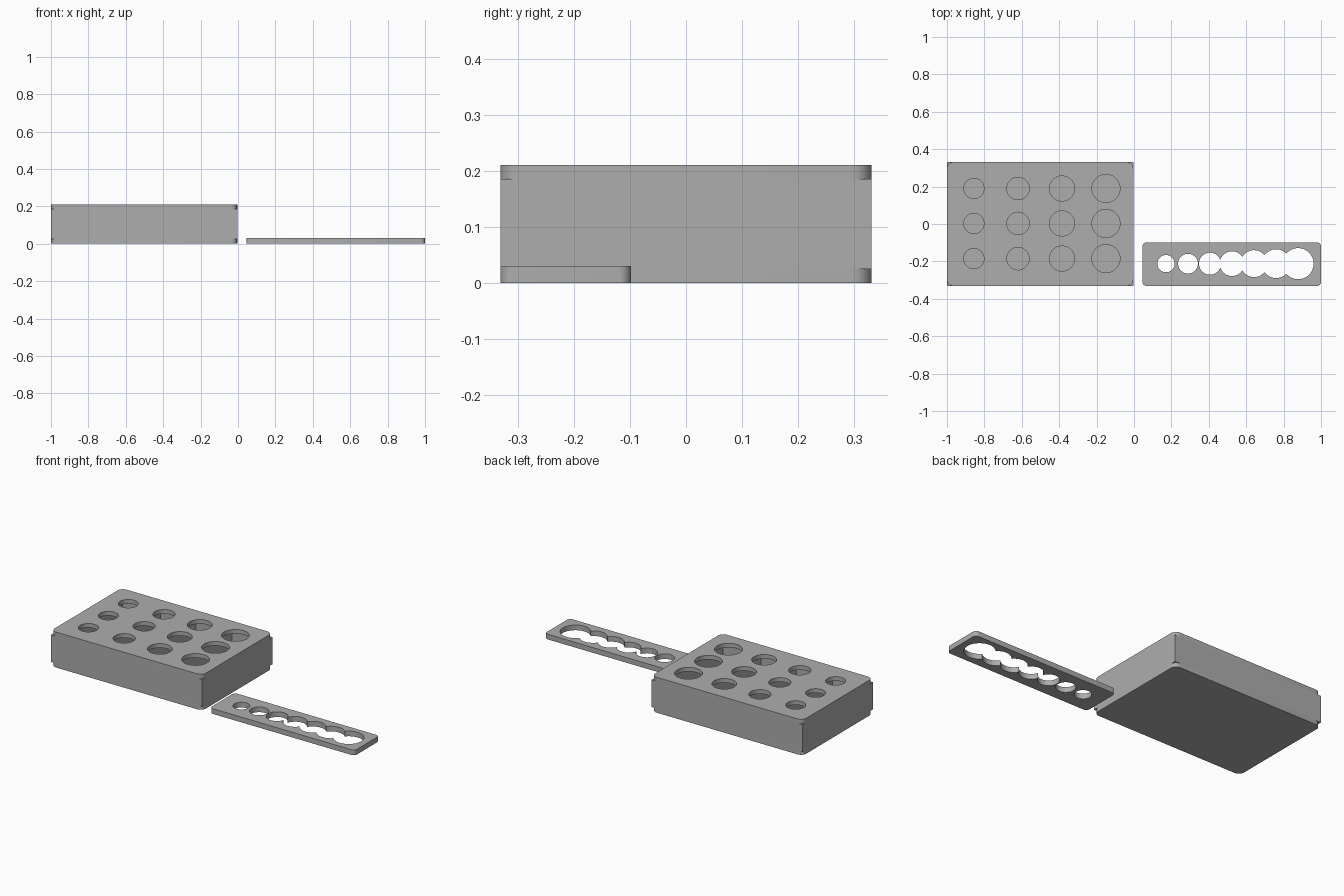
import bpy, bmesh, math

if "Cube" in bpy.data.objects:
    bpy.data.objects.remove(bpy.data.objects["Cube"])

grey = bpy.data.materials.new("mid grey")
grey.diffuse_color = (0.42, 0.42, 0.42, 1)
grey.use_nodes = True
grey.node_tree.nodes["Principled BSDF"].inputs["Base Color"].default_value = grey.diffuse_color


def finish(name, bm):
    mesh = bpy.data.meshes.new(name)
    bmesh.ops.recalc_face_normals(bm, faces=bm.faces)
    bm.to_mesh(mesh)
    bm.free()
    obj = bpy.data.objects.new(name, mesh)
    bpy.context.collection.objects.link(obj)
    mesh.materials.append(grey)
    return obj


def block(name, x0, x1, y0, y1, z0, z1, radius=0.0):
    """Box whose four upright edges may be rounded."""
    bm = bmesh.new()
    bmesh.ops.create_cube(bm, size=1)
    for v in bm.verts:
        v.co = (x0 + (v.co.x + .5) * (x1 - x0),
                y0 + (v.co.y + .5) * (y1 - y0),
                z0 + (v.co.z + .5) * (z1 - z0))
    if radius:
        upright = [e for e in bm.edges
                   if abs(e.verts[0].co.z - e.verts[1].co.z) > 1e-4]
        bmesh.ops.bevel(bm, geom=upright, offset=radius, segments=8,
                        profile=0.5, affect='EDGES')
    return finish(name, bm)


def drill(obj, holes, z):
    """Cut round through holes, each given as (x, y, radius)."""
    for x, y, r in holes:
        bm = bmesh.new()
        bmesh.ops.create_cone(bm, cap_ends=True, segments=64, radius1=r,
                              radius2=r, depth=0.1)
        bmesh.ops.translate(bm, vec=(x, y, z), verts=bm.verts)
        cutter = finish("hole_cutter", bm)
        mod = obj.modifiers.new("hole", 'BOOLEAN')
        mod.object, mod.operation, mod.solver = cutter, 'DIFFERENCE', 'EXACT'
        bpy.context.view_layer.objects.active = obj
        bpy.ops.object.modifier_apply(modifier=mod.name)
        bpy.data.objects.remove(cutter)


def smooth(obj):
    bpy.ops.object.select_all(action='DESELECT')
    obj.select_set(True)
    bpy.context.view_layer.objects.active = obj
    bpy.ops.object.shade_smooth_by_angle(angle=math.radians(30))


X0, X1, Y, H, T, R = -1.0, -0.004, 0.331, 0.211, 0.025, 0.035

# Rounded floor and lid of the box
floor = block("box_floor", X0, X1, -Y, Y, 0, T, R)
lid = block("box_lid", X0, X1, -Y, Y, H - T, H, R)
columns = [(-0.856, 0.054), (-0.620, 0.060), (-0.385, 0.067), (-0.150, 0.075)]
drill(lid, [(x, y, r) for x, r in columns for y in (-0.185, 0.003, 0.19)], H)

# Square-cornered walls between floor and lid
block("front_wall", X0, X1, -Y, -Y + T, T, H - T)
block("back_wall", X0, X1, Y - T, Y, T, H - T)
block("left_wall", X0, X0 + T, -Y + T, Y - T, T, H - T)
block("right_wall", X1 - T, X1, -Y + T, Y - T, T, H - T)

# Upright dividers between the hole columns
for i, x in enumerate((-0.738, -0.502, -0.267)):
    block(f"divider_{i + 1}", x - T / 2, x + T / 2, -Y + T, Y - T, T, H - T)

# Flat gauge strip with a row of growing, merging holes
strip = block("gauge_strip", 0.045, 1.0, -0.331, -0.098, 0, 0.031, 0.022)
radii = (0.046, 0.053, 0.059, 0.066, 0.072, 0.077, 0.083)
drill(strip, [(0.171 + i * 0.1177, -0.212, r) for i, r in enumerate(radii)], 0.015)

for part in (floor, lid, strip):
    smooth(part)
